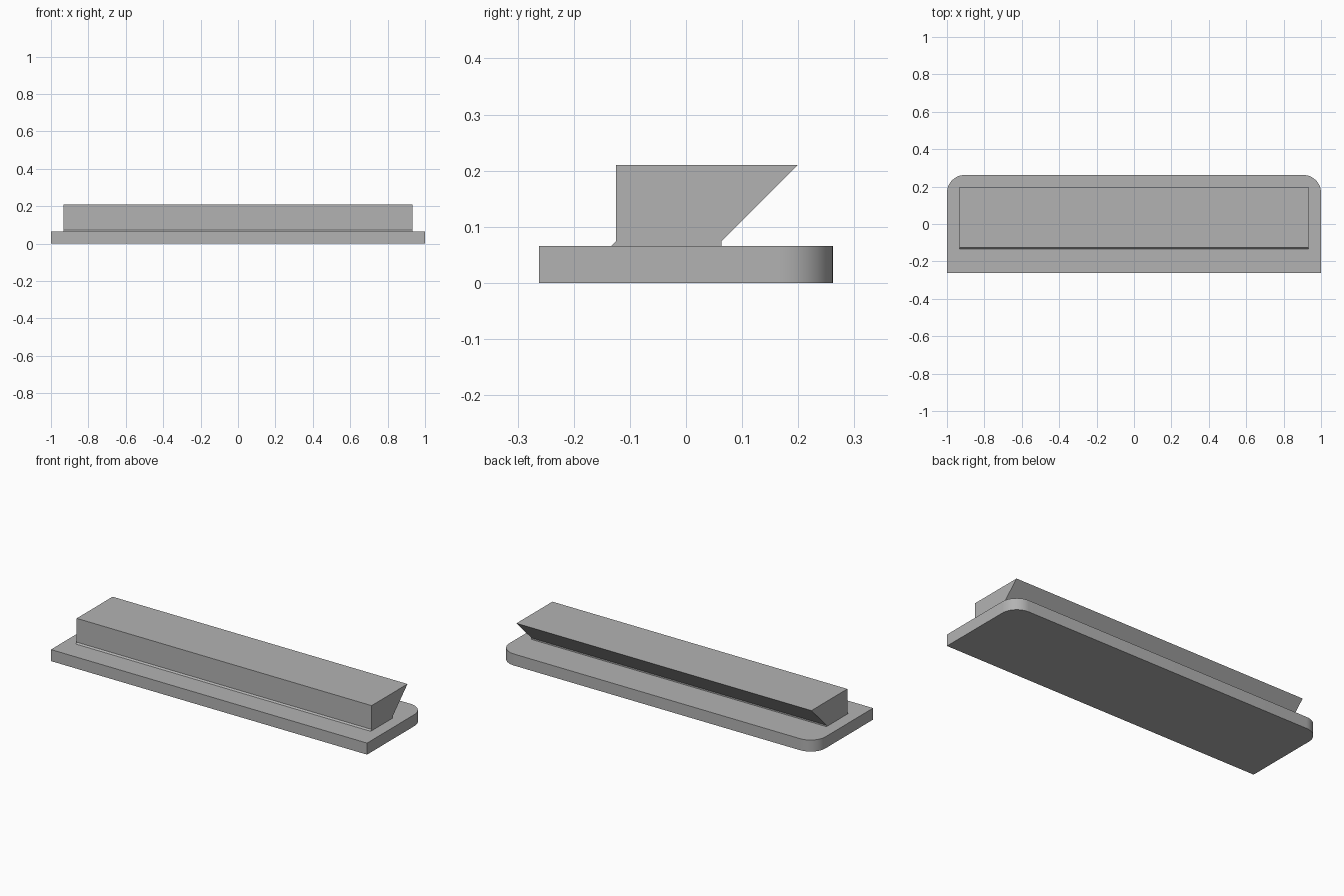
import bpy, bmesh, math
from mathutils import Vector

if "Cube" in bpy.data.objects:
    bpy.data.objects.remove(bpy.data.objects["Cube"])

grey = bpy.data.materials.new("plain grey")
grey.diffuse_color = (0.45, 0.45, 0.45, 1)
grey.use_nodes = True
grey.node_tree.nodes["Principled BSDF"].inputs["Base Color"].default_value = grey.diffuse_color


def extrude(name, outline, offset):
    """Solid made by sweeping a closed outline along an offset."""
    bm = bmesh.new()
    face = bm.faces.new([bm.verts.new(p) for p in outline])
    swept = bmesh.ops.extrude_face_region(bm, geom=[face])["geom"]
    bmesh.ops.translate(bm, vec=Vector(offset),
                        verts=[v for v in swept if isinstance(v, bmesh.types.BMVert)])
    bmesh.ops.recalc_face_normals(bm, faces=bm.faces)
    mesh = bpy.data.meshes.new(name)
    bm.to_mesh(mesh)
    bm.free()
    mesh.materials.append(grey)
    obj = bpy.data.objects.new(name, mesh)
    bpy.context.collection.objects.link(obj)
    bpy.ops.object.select_all(action='DESELECT')
    obj.select_set(True)
    bpy.context.view_layer.objects.active = obj
    bpy.ops.object.shade_smooth_by_angle(angle=math.radians(30))
    return obj


# Base plate: square front corners, rounded back corners
half_depth, height, radius, steps = 0.262, 0.066, 0.095, 12
outline = [(-1, -half_depth, 0), (1, -half_depth, 0)]
for side, start in ((1, 0), (-1, 90)):
    for i in range(steps + 1):
        a = math.radians(start + 90 * i / steps)
        outline.append((side * (1 - radius) + radius * math.cos(a),
                        half_depth - radius + radius * math.sin(a), 0))
extrude("base_plate", outline, (0, 0, height))

# Upper bar: upright front with a small foot chamfer, overhanging sloped back
profile = [(-0.133, height), (-0.125, 0.074), (-0.125, 0.21),
           (0.199, 0.21), (0.063, 0.074), (0.063, height)]
extrude("wedge_bar", [(-0.933, y, z) for y, z in profile], (1.866, 0, 0))
